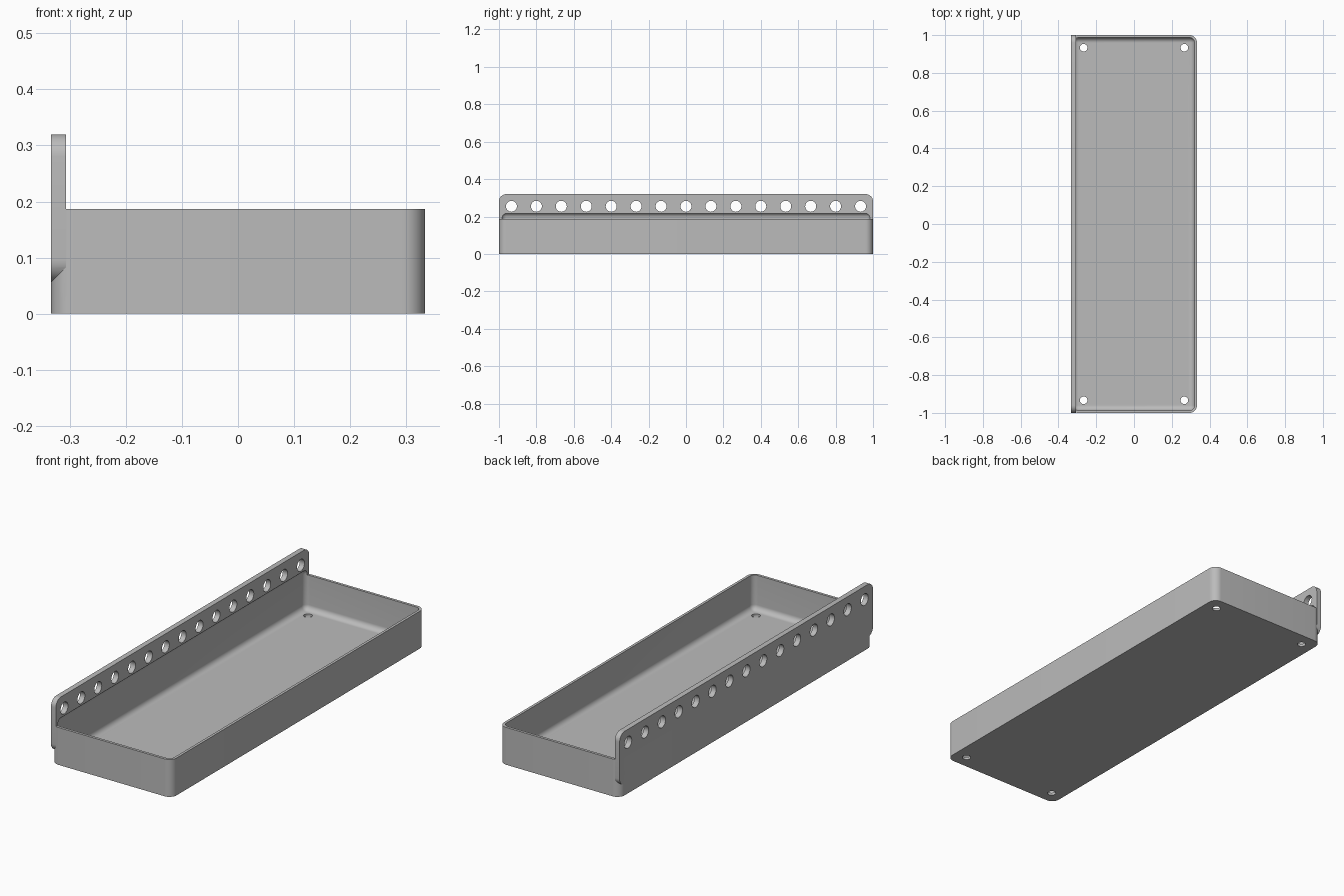
import bpy, bmesh, math
from mathutils import Matrix, Vector

cube = bpy.data.objects.get("Cube")
if cube:
    bpy.data.objects.remove(cube, do_unlink=True)

MM = 2 / 150            # one design unit
LENGTH, WIDTH, HEIGHT = 150 * MM, 50 * MM, 14 * MM
WALL, PLATE, CORNER, FILLET = MM, 2 * MM, 3 * MM, 2 * MM
PLATE_LOW, PLATE_TOP = 4.2 * MM, 24 * MM

grey = bpy.data.materials.new("plain grey")
grey.use_nodes = True
grey.diffuse_color = (0.5, 0.5, 0.5, 1)
grey.node_tree.nodes["Principled BSDF"].inputs["Base Color"].default_value = (0.5, 0.5, 0.5, 1)


def box(bm, low, high):
    low, high = Vector(low), Vector(high)
    size = Matrix.Diagonal((*(high - low), 1))
    bmesh.ops.create_cube(bm, size=1, matrix=Matrix.Translation((low + high) / 2) @ size)


def round_edges(bm, radius, axis=None):
    """Round the edges along one axis, or every edge when no axis is given."""
    edges = [e for e in bm.edges if axis is None or
             abs((e.verts[0].co - e.verts[1].co).normalized()[axis]) > 0.9]
    bmesh.ops.bevel(bm, geom=edges, offset=radius, segments=10, profile=0.5,
                    affect='EDGES', clamp_overlap=False)


def finish(bm, name):
    bmesh.ops.recalc_face_normals(bm, faces=bm.faces)
    mesh = bpy.data.meshes.new(name)
    bm.to_mesh(mesh)
    bm.free()
    mesh.materials.append(grey)
    obj = bpy.data.objects.new(name, mesh)
    bpy.context.collection.objects.link(obj)
    return obj


def combine(target, other, operation):
    bpy.context.view_layer.objects.active = target
    mod = target.modifiers.new(other.name, 'BOOLEAN')
    mod.operation, mod.object, mod.solver = operation, other, 'EXACT'
    bpy.ops.object.modifier_apply(modifier=mod.name)
    bpy.data.objects.remove(other, do_unlink=True)


# Tray body with rounded upright corners
bm = bmesh.new()
box(bm, (-WIDTH / 2, -LENGTH / 2, 0), (WIDTH / 2, LENGTH / 2, HEIGHT))
round_edges(bm, CORNER, axis=2)
tray = finish(bm, "tray")

# Mounting plate, rounded in outline, with a sloping lower edge
bm = bmesh.new()
box(bm, (-WIDTH / 2, -LENGTH / 2, PLATE_LOW), (-WIDTH / 2 + PLATE, LENGTH / 2, PLATE_TOP))
round_edges(bm, CORNER, axis=0)
cut = bmesh.ops.bisect_plane(bm, geom=bm.verts[:] + bm.edges[:] + bm.faces[:],
                             plane_co=(-WIDTH / 2, 0, PLATE_LOW),
                             plane_no=(1, 0, -1), clear_outer=True)
bmesh.ops.holes_fill(bm, edges=[e for e in bm.edges if e.is_boundary])
combine(tray, finish(bm, "mounting_plate"), 'UNION')

# Hollow with soft edges, undercutting the plate a little
bm = bmesh.new()
box(bm, (-WIDTH / 2 + WALL, -LENGTH / 2 + WALL, WALL),
    (WIDTH / 2 - WALL, LENGTH / 2 - WALL, 16.5 * MM))
round_edges(bm, FILLET)
combine(tray, finish(bm, "hollow"), 'DIFFERENCE')

# Row of plate holes and four drain holes
bm = bmesh.new()
for i in range(-7, 8):
    place = Matrix.Translation((-WIDTH / 2 + PLATE / 2, i * 10 * MM, 19.1 * MM))
    bmesh.ops.create_cone(bm, cap_ends=True, segments=32, radius1=2.2 * MM, radius2=2.2 * MM,
                          depth=3 * PLATE, matrix=place @ Matrix.Rotation(math.pi / 2, 4, 'Y'))
for x in (-20, 20):
    for y in (-70, 70):
        bmesh.ops.create_cone(bm, cap_ends=True, segments=32, radius1=1.5 * MM,
                              radius2=1.5 * MM, depth=4 * WALL,
                              matrix=Matrix.Translation((x * MM, y * MM, WALL / 2)))
combine(tray, finish(bm, "holes"), 'DIFFERENCE')

# Smooth curves, crisp edges
tray.name = "tray_with_mounting_plate"
bpy.ops.object.select_all(action='DESELECT')
tray.select_set(True)
bpy.context.view_layer.objects.active = tray
bpy.ops.object.shade_smooth_by_angle(angle=math.radians(30))
